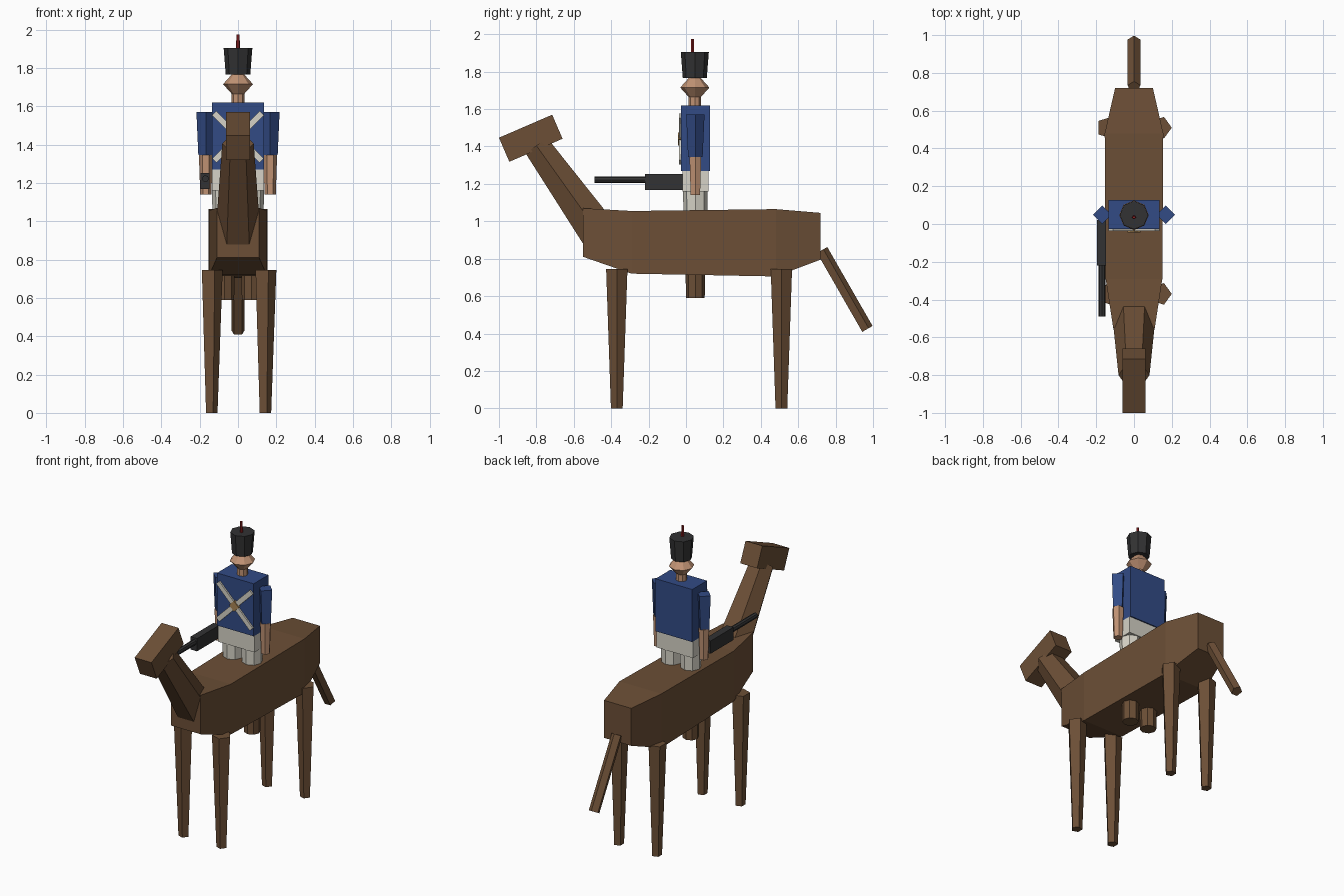
import bpy, bmesh
from math import cos, sin, pi, radians
from mathutils import Vector, Matrix

cube = bpy.data.objects.get("Cube")
if cube:
    bpy.data.objects.remove(cube, do_unlink=True)


def material(name, rgb):
    m = bpy.data.materials.new(name)
    m.use_nodes = True
    m.diffuse_color = (*rgb, 1)
    m.node_tree.nodes["Principled BSDF"].inputs["Base Color"].default_value = (*rgb, 1)
    return m


BROWN = material("horse_brown", (0.15, 0.078, 0.037))
BLUE = material("coat_blue", (0.032, 0.07, 0.235))
WHITE = material("cloth_white", (0.67, 0.65, 0.57))
SKIN = material("skin", (0.53, 0.29, 0.175))
BLACK = material("dark_grey", (0.032, 0.032, 0.033))
RED = material("plume_red", (0.28, 0.015, 0.015))
BRASS = material("brass", (0.4, 0.24, 0.09))


def finish(name, bm, mat):
    bmesh.ops.recalc_face_normals(bm, faces=bm.faces)
    mesh = bpy.data.meshes.new(name)
    bm.to_mesh(mesh)
    bm.free()
    mesh.materials.append(mat)
    obj = bpy.data.objects.new(name, mesh)
    bpy.context.collection.objects.link(obj)
    return obj


def loft(name, mat, rings):
    """Skin a list of equal-length point rings and cap both ends."""
    bm = bmesh.new()
    loops = [[bm.verts.new(p) for p in ring] for ring in rings]
    n = len(loops[0])
    for a, b in zip(loops, loops[1:]):
        for i in range(n):
            j = (i + 1) % n
            bm.faces.new((a[i], a[j], b[j], b[i]))
    bm.faces.new(loops[0])
    bm.faces.new(loops[-1])
    return finish(name, bm, mat)


def taper(name, mat, p0, p1, r0, r1, sides, start=0.0):
    """Tapered prism along an axis lying in the yz plane."""
    p0, p1 = Vector(p0), Vector(p1)
    u = Vector((1, 0, 0))
    v = (p1 - p0).normalized().cross(u)
    turn = [start + 2 * pi * i / sides for i in range(sides)]
    return loft(name, mat, [[p + r * (cos(a) * u + sin(a) * v) for a in turn]
                            for p, r in ((p0, r0), (p1, r1))])


def box(name, mat, centre, size, angle=0.0, axis="X"):
    bm = bmesh.new()
    bmesh.ops.create_cube(bm, size=1)
    bm.transform(Matrix.Translation(centre) @ Matrix.Rotation(radians(angle), 4, axis)
                 @ Matrix.Diagonal((*size, 1)))
    return finish(name, bm, mat)


# Horse body: rectangular sections (y, half width, bottom, top)
sections = [(-0.55, 0.11, 0.81, 1.07), (-0.29, 0.15, 0.72, 1.055),
            (0.48, 0.155, 0.705, 1.065), (0.72, 0.10, 0.795, 1.045)]
loft("horse_body", BROWN, [[(-w, y, lo), (w, y, lo), (w, y, hi), (-w, y, hi)]
                           for y, w, lo, hi in sections])

# Horse neck, head and tail
taper("horse_neck", BROWN, (0, -0.44, 0.90), (0, -0.80, 1.405), 0.12, 0.082, 6)
box("horse_head", BROWN, (0, -0.83, 1.444), (0.124, 0.31, 0.14), 23.4)
taper("horse_tail", BROWN, (0, 0.725, 0.845), (0, 0.967, 0.423), 0.035, 0.035, 5, -pi / 2)

RY = 0.05  # rider's centre line
for side, s in (("left", 1), ("right", -1)):
    # Horse legs
    for end, y in (("front", -0.37), ("rear", 0.51)):
        taper(f"horse_{end}_{side}_leg", BROWN, (s * 0.14, y, 0), (s * 0.14, y, 0.745),
              0.033, 0.06, 5)
    # Rider's legs and boots, passing through the horse
    x = s * 0.07
    taper(f"rider_{side}_leg", WHITE, (x, RY, 0.88), (x, RY, 1.165), 0.06, 0.066, 8)
    taper(f"rider_{side}_boot", BROWN, (x, RY, 0.59), (x, RY, 0.88), 0.05, 0.055, 8)
    # Sleeves and forearms
    x = s * 0.168
    taper(f"rider_{side}_sleeve", BLUE, (x, RY, 1.345), (x, RY, 1.57), 0.039, 0.049, 4)
    taper(f"rider_{side}_forearm", SKIN, (x, RY, 1.14), (x, RY, 1.345), 0.029, 0.036, 6)

# Rider torso and hips
box("rider_hips", WHITE, (0, RY, 1.215), (0.27, 0.14, 0.11))
box("rider_coat", BLUE, (0, RY, 1.445), (0.27, 0.155, 0.35))

# Crossed belts with plate
for name, angle in (("belt_a", 45), ("belt_b", -45)):
    box(name, WHITE, (0, -0.032, 1.44), (0.35, 0.012, 0.032), angle, "Y")
box("belt_plate", BRASS, (0, -0.036, 1.44), (0.05, 0.016, 0.05), 45, "Y")

# Rider neck, head, cap and plume
taper("rider_neck", SKIN, (0, RY - 0.003, 1.61), (0, RY - 0.003, 1.665), 0.033, 0.033, 8)
bpy_head = [(1.635, 0.006), (1.715, 0.078), (1.795, 0.006)]
loft("rider_head", SKIN, [[(r * cos(i * pi / 4), RY - 0.003 + r * sin(i * pi / 4), z)
                           for i in range(8)] for z, r in bpy_head])
taper("cap", BLACK, (0, RY - 0.003, 1.765), (0, RY - 0.003, 1.905), 0.064, 0.075, 8)
taper("cap_plume", RED, (0, 0.035, 1.89), (0, 0.035, 1.975), 0.011, 0.008, 6)

# Long gun held in the right hand
box("gun_stock", BLACK, (-0.172, -0.10, 1.21), (0.048, 0.24, 0.085))
taper("gun_barrel", BLACK, (-0.17, -0.49, 1.222), (-0.17, -0.20, 1.222), 0.018, 0.018, 8)
